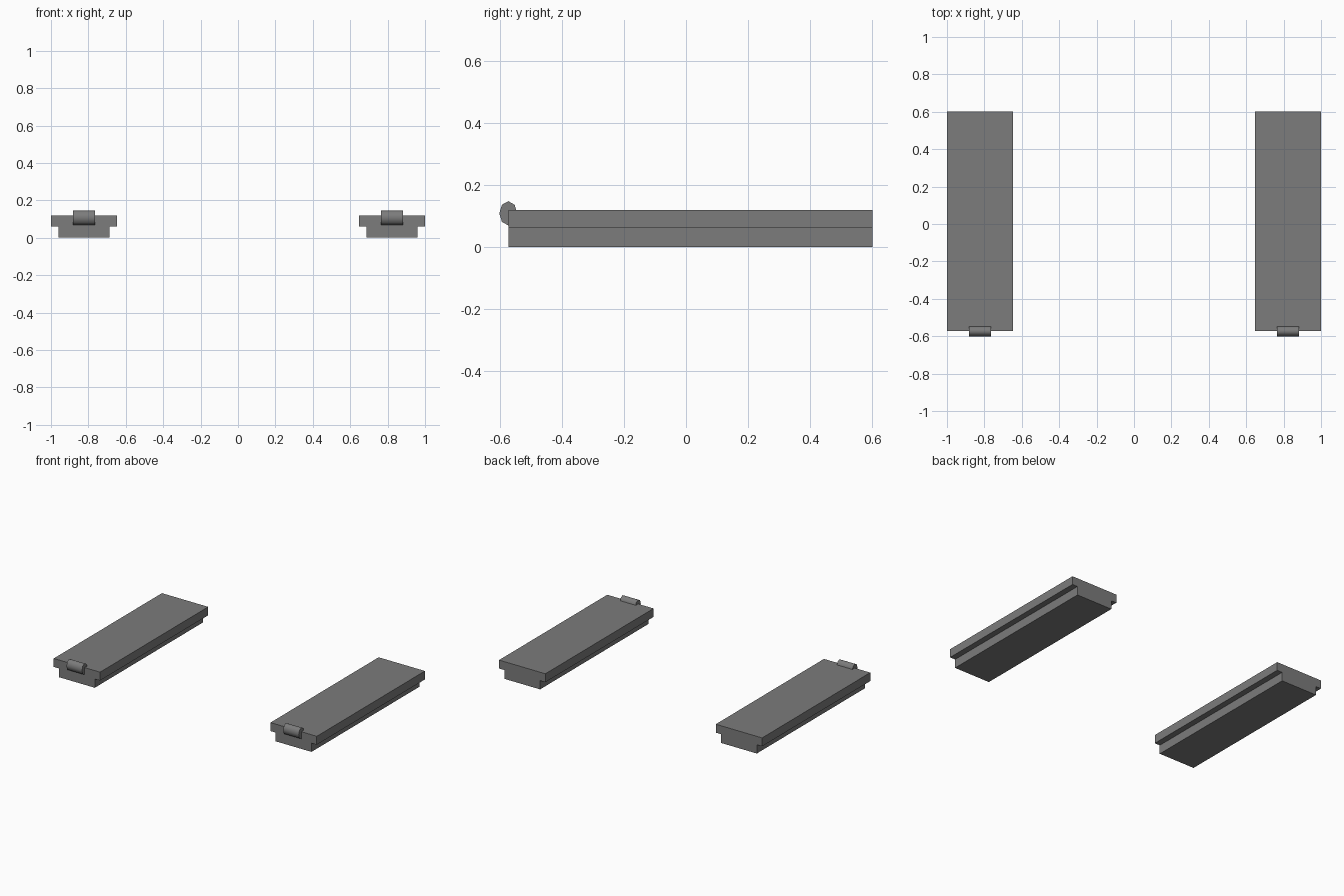
import bpy, bmesh, math

if "Cube" in bpy.data.objects:
    bpy.data.objects.remove(bpy.data.objects["Cube"])

grey = bpy.data.materials.new("dark grey")
grey.diffuse_color = (0.2, 0.2, 0.2, 1)
grey.use_nodes = True
grey.node_tree.nodes["Principled BSDF"].inputs["Base Color"].default_value = grey.diffuse_color


def extrude_profile(name, points, axis, start, end, smooth=False):
    """Closed profile swept along x (points are y,z) or y (points are x,z)."""
    def at(p, d):
        return (d, p[0], p[1]) if axis == 'x' else (p[0], d, p[1])
    bm = bmesh.new()
    a = [bm.verts.new(at(p, start)) for p in points]
    b = [bm.verts.new(at(p, end)) for p in points]
    n = len(points)
    bm.faces.new(a)
    bm.faces.new(b)
    for i in range(n):
        j = (i + 1) % n
        bm.faces.new((a[i], a[j], b[j], b[i]))
    bmesh.ops.recalc_face_normals(bm, faces=bm.faces)
    mesh = bpy.data.meshes.new(name)
    bm.to_mesh(mesh)
    bm.free()
    obj = bpy.data.objects.new(name, mesh)
    bpy.context.collection.objects.link(obj)
    mesh.materials.append(grey)
    if smooth:
        bpy.ops.object.select_all(action='DESELECT')
        obj.select_set(True)
        bpy.context.view_layer.objects.active = obj
        bpy.ops.object.shade_smooth_by_angle(angle=math.radians(60))
    return obj


CENTRE = 0.824   # distance of each rail from the middle
MID_Y = -0.573   # front end of the rails

for side, s in (("left", -1), ("right", 1)):
    cx = s * CENTRE
    # T-shaped rail: wide top slab over a narrower base
    half = [(0.136, 0), (0.136, 0.06), (0.176, 0.06), (0.176, 0.118)]
    profile = [(cx + x, z) for x, z in half]
    profile += [(cx - x, z) for x, z in reversed(half)]
    extrude_profile(side + "_rail", profile, 'y', MID_Y, 0.602)

    # Eight-sided oval roller on the front end
    oval = [(MID_Y + 0.029 * math.cos(k * math.pi / 4),
             0.108 + 0.039 * math.sin(k * math.pi / 4)) for k in range(8)]
    extrude_profile(side + "_roller", oval, 'x', cx - 0.059, cx + 0.059, smooth=True)
